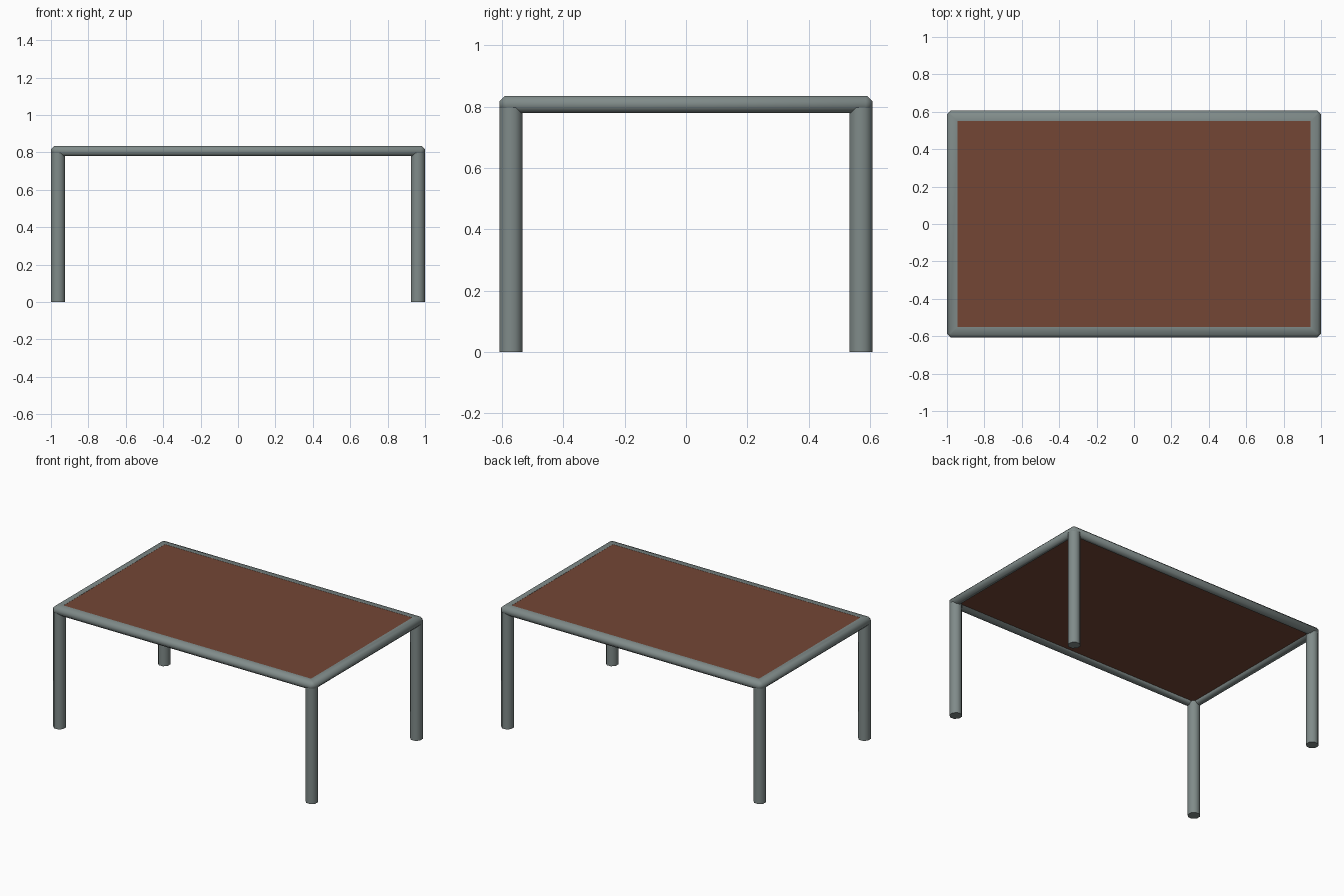
import bpy, bmesh, math

if "Cube" in bpy.data.objects:
    bpy.data.objects.remove(bpy.data.objects["Cube"])

X, Y, H = 1.0, 0.608, 0.835      # outer half sizes and height
RAIL_W, RAIL_Z = 0.056, 0.78     # rail width and underside
LEG_R = 0.0375                   # leg half width across flats


def material(name, rgb):
    m = bpy.data.materials.new(name)
    m.diffuse_color = (*rgb, 1)
    m.use_nodes = True
    m.node_tree.nodes["Principled BSDF"].inputs["Base Color"].default_value = m.diffuse_color
    return m


frame_mat = material("grey metal", (0.215, 0.258, 0.252))
panel_mat = material("brown wood", (0.175, 0.062, 0.036))


def finish(bm, name, mat, smooth=True):
    bmesh.ops.recalc_face_normals(bm, faces=bm.faces)
    me = bpy.data.meshes.new(name)
    bm.to_mesh(me)
    bm.free()
    me.materials.append(mat)
    ob = bpy.data.objects.new(name, me)
    bpy.context.collection.objects.link(ob)
    if smooth:
        bpy.ops.object.select_all(action='DESELECT')
        bpy.context.view_layer.objects.active = ob
        ob.select_set(True)
        bpy.ops.object.shade_smooth_by_angle(angle=math.radians(60))
    return ob


# Rail frame: rounded profile (inset from outside, height) swept round the table
c = 0.017
profile = [(RAIL_W, H), (c, H), (0, H - c), (0, RAIL_Z + c), (c, RAIL_Z),
           (RAIL_W - c, RAIL_Z), (RAIL_W, RAIL_Z + c)]
bm = bmesh.new()
rings = []
for sx, sy in ((1, 1), (-1, 1), (-1, -1), (1, -1)):
    pair = ([], [])
    for d, z in profile:
        k = max(0.002, 0.022 - d)            # small clipped corner
        pair[0].append(bm.verts.new((sx * (X - d), sy * (Y - d - k), z)))
        pair[1].append(bm.verts.new((sx * (X - d - k), sy * (Y - d), z)))
    rings += pair if sx * sy > 0 else pair[::-1]
n = len(profile)
for i, a in enumerate(rings):
    b = rings[(i + 1) % len(rings)]
    for j in range(n):
        bm.faces.new((a[j], a[(j + 1) % n], b[(j + 1) % n], b[j]))
finish(bm, "rail_frame", frame_mat)

# Four octagonal legs running up into the rails
for sx, side in ((-1, "left"), (1, "right")):
    for sy, end in ((-1, "front"), (1, "back")):
        bm = bmesh.new()
        top = 0.815
        r = LEG_R / math.cos(math.pi / 8)
        bmesh.ops.create_cone(bm, cap_ends=True, segments=8, radius1=r, radius2=r, depth=top)
        # turn so that the flats face the sides
        flat = any(abs(abs(v.co.x) - LEG_R) < 1e-4 for v in bm.verts)
        turn = 0 if flat else math.pi / 8
        for v in bm.verts:
            x, y = v.co.x, v.co.y
            v.co.x = x * math.cos(turn) - y * math.sin(turn) + sx * (X - LEG_R - 0.0005)
            v.co.y = x * math.sin(turn) + y * math.cos(turn) + sy * (Y - LEG_R - 0.0005)
            v.co.z += top / 2
        finish(bm, f"{end}_{side}_leg", frame_mat)

# Table top panel set into the frame
bm = bmesh.new()
bmesh.ops.create_cube(bm, size=1)
z0, z1 = 0.80, H - 0.001
for v in bm.verts:
    v.co.x *= 2 * (X - RAIL_W + 0.001)
    v.co.y *= 2 * (Y - RAIL_W + 0.001)
    v.co.z = z1 if v.co.z > 0 else z0
finish(bm, "table_top", panel_mat, smooth=False)
